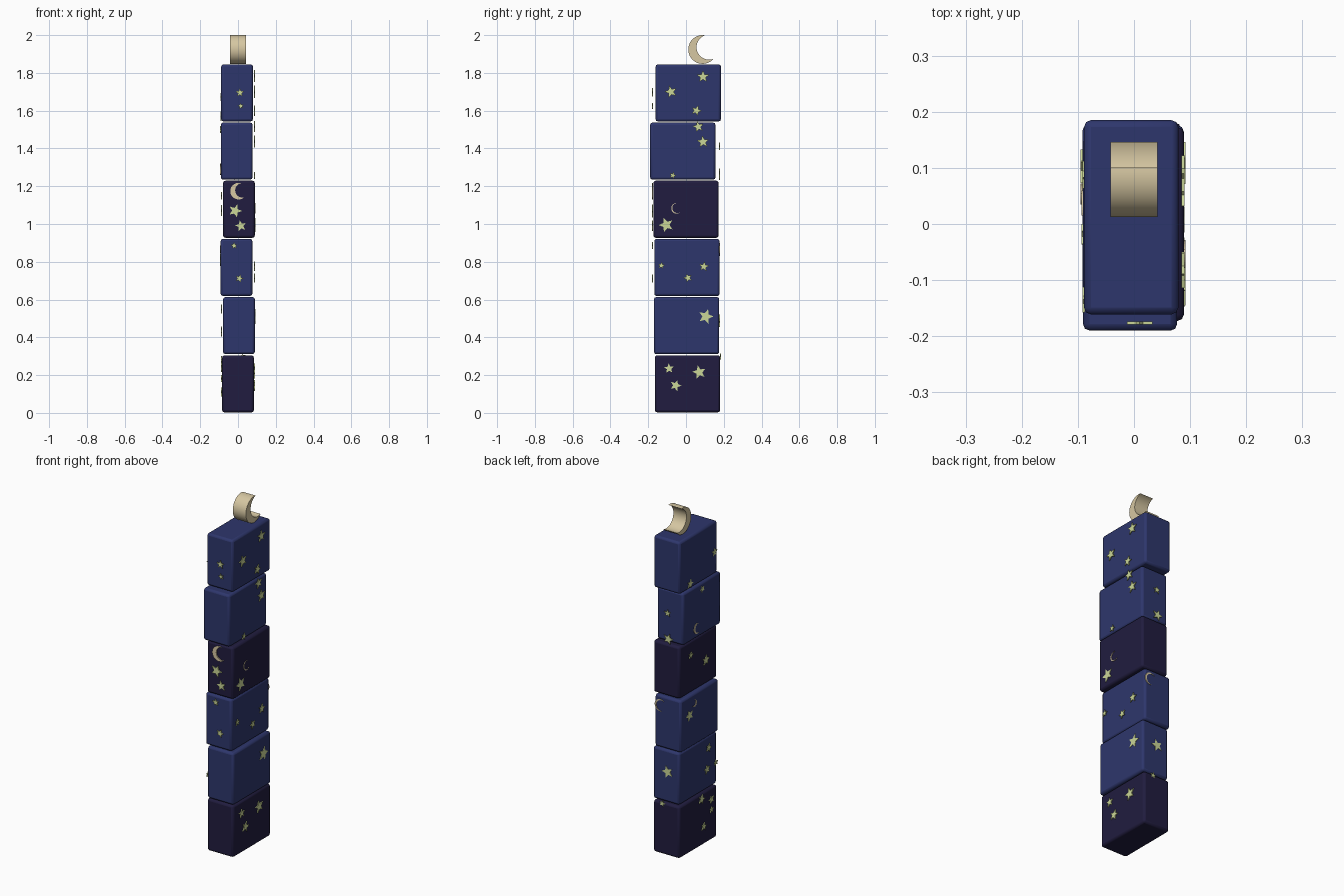
import bpy, bmesh, math
from mathutils import Vector

cube = bpy.data.objects.get("Cube")
if cube:
    bpy.data.objects.remove(cube, do_unlink=True)


def material(name, rgb):
    mat = bpy.data.materials.new(name)
    mat.use_nodes = True
    mat.diffuse_color = (*rgb, 1)
    mat.node_tree.nodes["Principled BSDF"].inputs["Base Color"].default_value = (*rgb, 1)
    return mat


night_blue = material("night blue", (.027, .037, .15))
deep_indigo = material("deep indigo", (.015, .012, .05))
star_yellow = material("pale star yellow", (.60, .68, .31))
moon_cream = material("moon cream", (.67, .57, .36))


def finish(name, bm, mat):
    bmesh.ops.recalc_face_normals(bm, faces=bm.faces)
    mesh = bpy.data.meshes.new(name)
    bm.to_mesh(mesh)
    bm.free()
    obj = bpy.data.objects.new(name, mesh)
    bpy.context.collection.objects.link(obj)
    mesh.materials.append(mat)
    return obj


def smooth(obj):
    bpy.ops.object.select_all(action="DESELECT")
    obj.select_set(True)
    bpy.context.view_layer.objects.active = obj
    bpy.ops.object.shade_smooth_by_angle(angle=math.radians(40))


# Stacked blocks, bottom to top: centre x, centre y, colour
STEP, HEIGHT = .308, .302
HALF = Vector((.084, .173, HEIGHT / 2))
BLOCKS = [(0, .008, deep_indigo), (.005, .003, night_blue), (-.008, .005, night_blue),
          (.005, 0, deep_indigo), (-.007, -.017, night_blue), (-.005, .012, night_blue)]
for i, (x, y, mat) in enumerate(BLOCKS):
    bm = bmesh.new()
    bmesh.ops.create_cube(bm, size=2)
    bmesh.ops.scale(bm, vec=HALF, verts=bm.verts)
    bmesh.ops.translate(bm, vec=(x, y, i * STEP + HEIGHT / 2 + .003), verts=bm.verts)
    block = finish(f"block_{i + 1}", bm, mat)
    bevel = block.modifiers.new("rounded edges", "BEVEL")
    bevel.width, bevel.segments = .012, 2
    smooth(block)


def star_outline(radius, turn):
    points = []
    for k in range(10):
        r = radius if k % 2 == 0 else radius * .45
        a = math.pi / 2 + turn + k * math.pi / 5
        points.append((r * math.cos(a), r * math.sin(a)))
    return points


def crescent_outline(radius, turn, inset=.47, steps=24):
    """Outer arc, then the inner arc back between the same two tips."""
    tip = math.pi / 3
    centre = radius * inset
    tx, ty = radius * math.cos(tip) - centre, radius * math.sin(tip)
    inner, start = math.hypot(tx, ty), math.atan2(ty, tx)
    points = []
    for k in range(steps + 1):
        a = tip + (math.tau - 2 * tip) * k / steps
        points.append((radius * math.cos(a), radius * math.sin(a)))
    for k in range(steps - 1, 0, -1):
        a = start + (math.tau - 2 * start) * k / steps
        points.append((centre + inner * math.cos(a), inner * math.sin(a)))
    c, s = math.cos(turn), math.sin(turn)
    return [(u * c - v * s, u * s + v * c) for u, v in points]


def add_plate(bm, outline, place, low, high):
    """Prism of the outline between two depths along the wall normal."""
    bottom = [bm.verts.new(place(u, v, low)) for u, v in outline]
    top = [bm.verts.new(place(u, v, high)) for u, v in outline]
    bm.faces.new(bottom)
    bm.faces.new(top)
    for k in range(len(outline)):
        j = (k + 1) % len(outline)
        bm.faces.new((bottom[k], bottom[j], top[j], top[k]))


def decorate(name, axis, sign, shapes, outline_of, mat):
    """Thin plates on one wall; each shape is (across, height, radius, ...)."""
    bm = bmesh.new()
    for n, (across, z, radius, *extra) in enumerate(shapes):
        block = BLOCKS[min(int(z / STEP), len(BLOCKS) - 1)]
        wall = max(HALF[axis] + sign * block[axis], HALF[axis] + .003)

        def place(u, v, depth):
            p = [across + u, across + u, z + v]
            p[axis] = sign * depth
            return p
        turn = extra[0] if extra else .35 * math.sin(n * 2.3)
        add_plate(bm, outline_of(radius, turn, *extra[1:]), place, wall - .002, wall + .003)
    finish(name, bm, mat)


# Stars on each wall
decorate("front_stars", 1, -1, [
    (.01, 1.695, .024), (.015, 1.625, .017), (-.015, 1.07, .036),
    (.015, .99, .03), (-.02, .885, .02), (.007, .712, .023)], star_outline, star_yellow)
decorate("left_stars", 0, 1, [
    (.09, 1.78, .034), (-.08, 1.7, .034), (.055, 1.6, .029), (.065, 1.515, .031),
    (.09, 1.435, .034), (-.07, 1.257, .02), (-.105, .995, .04), (-.13, .78, .02),
    (.095, .775, .028), (.01, .715, .025), (.105, .51, .041), (-.09, .235, .027),
    (.07, .215, .037), (-.055, .145, .031)], star_outline, star_yellow)
decorate("back_stars", 1, 1, [
    (-.005, 1.41, .022), (-.01, 1.262, .032), (-.005, .488, .036),
    (.025, .298, .018)], star_outline, star_yellow)
decorate("right_stars", 0, -1, [
    (-.135, 1.67, .024), (.09, 1.57, .027), (-.02, 1.5, .02), (.08, 1.15, .021),
    (-.06, 1.07, .031), (.1, .81, .033), (-.085, .55, .025), (-.07, .43, .028),
    (-.15, .44, .018), (-.02, .275, .029), (-.11, .24, .025), (-.11, .18, .02),
    (-.04, .11, .025)], star_outline, star_yellow)

# Crescents on each wall: last value sets how thin they are
decorate("front_moon", 1, -1, [(.003, 1.174, .044, .2)], crescent_outline, moon_cream)
decorate("left_moon_sliver", 0, 1, [(-.05, 1.083, .028, .35, .15)], crescent_outline, moon_cream)
decorate("back_moon", 1, 1, [(.04, .865, .035, math.pi + .3, .2)], crescent_outline, moon_cream)
decorate("right_moons", 0, -1, [(.03, 1.29, .03, math.pi, .3), (.055, .865, .02, .5, .3)],
         crescent_outline, moon_cream)

# Thick crescent on top
bm = bmesh.new()
add_plate(bm, crescent_outline(.076, .35, .47, 40),
          lambda u, v, depth: (depth, .088 + u, 1.924 + v), -.042, .042)
smooth(finish("top_crescent", bm, moon_cream))
